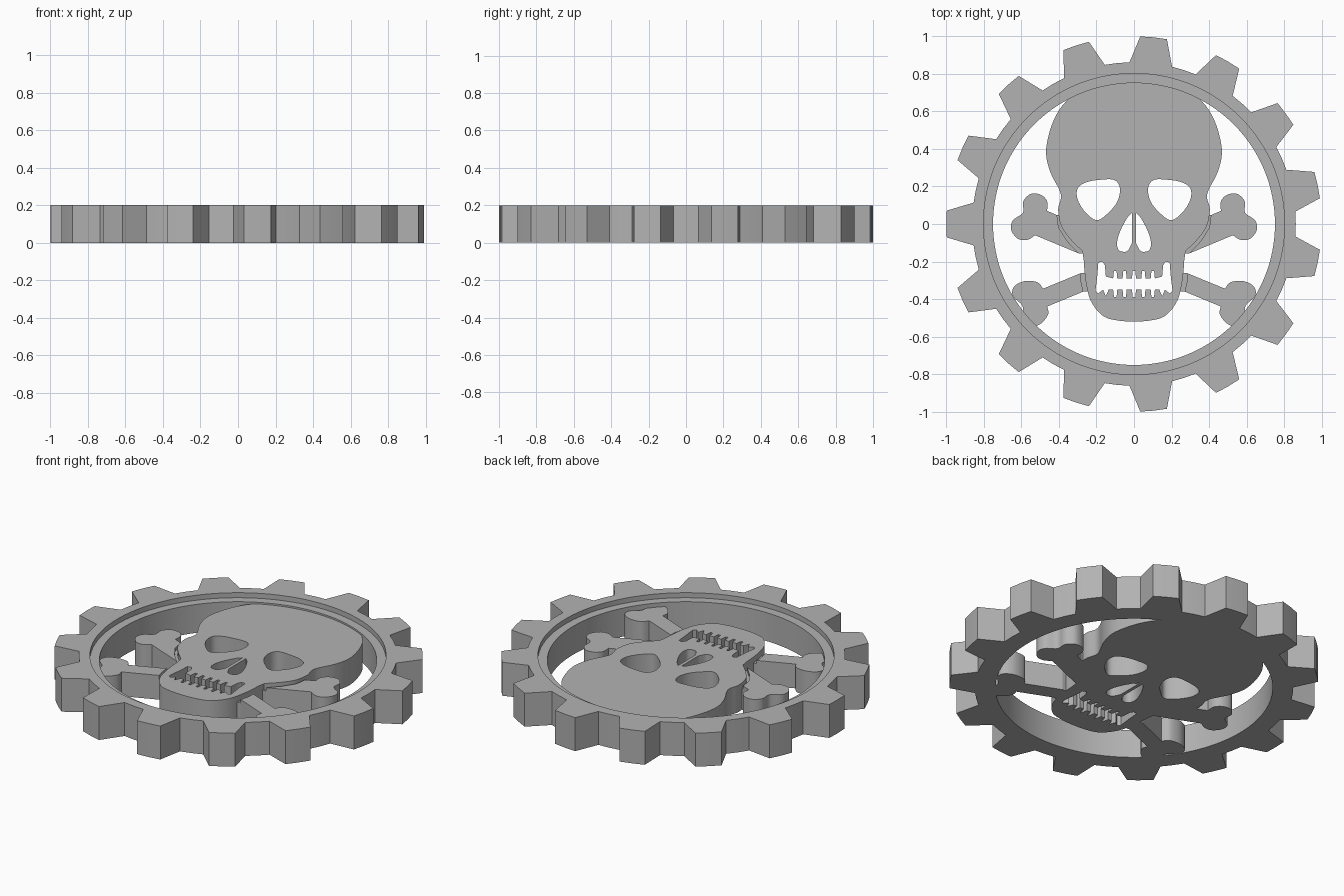
import bpy, math
from math import sin, cos, radians
from mathutils import Vector

cube = bpy.data.objects.get("Cube")
if cube:
    bpy.data.objects.remove(cube)

grey = bpy.data.materials.new("plain grey")
grey.use_nodes = True
grey.diffuse_color = (0.45, 0.45, 0.45, 1)
grey.node_tree.nodes["Principled BSDF"].inputs["Base Color"].default_value = (0.45, 0.45, 0.45, 1)


def circle(radius, steps=128):
    return [(radius * cos(math.tau * i / steps), radius * sin(math.tau * i / steps))
            for i in range(steps)]


def flip(points):
    return [(-x, y) for x, y in reversed(points)]


def smooth(points, closed=True, steps=5):
    """Catmull-Rom curve through the points."""
    pts = [Vector(p) for p in points]
    n = len(pts)
    at = (lambda i: pts[i % n]) if closed else (lambda i: pts[max(0, min(n - 1, i))])
    out = []
    for i in range(n if closed else n - 1):
        a, b, c, d = at(i - 1), at(i), at(i + 1), at(i + 2)
        for k in range(steps):
            t = k / steps
            p = 0.5 * (2 * b + (c - a) * t + (2 * a - 5 * b + 4 * c - d) * t ** 2
                       + (3 * b - a - 3 * c + d) * t ** 3)
            out.append((p.x, p.y))
    if not closed:
        out.append(tuple(pts[-1]))
    return out


def slab(name, outlines, height):
    """Extrude an outline (later outlines are holes) up from the ground."""
    curve = bpy.data.curves.new(name, 'CURVE')
    curve.dimensions = '2D'
    curve.fill_mode = 'BOTH'
    curve.extrude = height / 2
    for outline in outlines:
        spline = curve.splines.new('POLY')
        spline.points.add(len(outline) - 1)
        for point, (x, y) in zip(spline.points, outline):
            point.co = (x, y, 0, 1)
        spline.use_cyclic_u = True
    obj = bpy.data.objects.new(name, curve)
    bpy.context.collection.objects.link(obj)
    obj.location.z = height / 2
    bpy.ops.object.select_all(action='DESELECT')
    obj.select_set(True)
    bpy.context.view_layer.objects.active = obj
    bpy.ops.object.convert(target='MESH')
    obj = bpy.context.object
    obj.name = name
    bpy.ops.object.mode_set(mode='EDIT')
    bpy.ops.mesh.select_all(action='SELECT')
    bpy.ops.mesh.remove_doubles(threshold=0.0001)
    bpy.ops.mesh.normals_make_consistent(inside=False)
    bpy.ops.object.mode_set(mode='OBJECT')
    obj.data.materials.clear()
    obj.data.materials.append(grey)
    bpy.ops.object.shade_smooth_by_angle(angle=radians(30))


# Toothed wheel: tapered teeth with curved tips and roots
TEETH, ROOT = 15, 0.862
wheel = []
for i in range(TEETH):
    mid = 12 + 360 / TEETH * i
    for offset, radius in ((-7.6, ROOT), (-4.1, 1), (0, 1), (4.1, 1), (7.6, ROOT), (12, ROOT)):
        a = radians(mid + offset)
        wheel.append((radius * cos(a), radius * sin(a)))
slab("gear_wheel", [wheel, circle(0.802)], 0.2)
slab("inner_ledge", [circle(0.802), circle(0.751)], 0.17)

# Skull outline, right half: crown and cheek, then jaw
crown = smooth([(0, 0.757), (0.13, 0.745), (0.25, 0.712), (0.345, 0.67), (0.425, 0.56),
                (0.468, 0.4), (0.447, 0.28), (0.39, 0.16), (0.404, 0.08), (0.388, -0.01),
                (0.34, -0.08), (0.275, -0.145)], closed=False)
jaw = smooth([(0.268, -0.19), (0.258, -0.3), (0.23, -0.41), (0.165, -0.49),
              (0.08, -0.515), (0, -0.52)], closed=False)
half = crown + jaw
skull = half + flip(half)[1:-1]

# Eye sockets and nostrils
eye = smooth([(0.3, 0.19), (0.255, 0.222), (0.186, 0.235), (0.106, 0.235), (0.075, 0.19),
              (0.09, 0.117), (0.144, 0.053), (0.2, 0.02), (0.26, 0.064), (0.3, 0.13)])
nostril = [(0.01, 0.06)] + smooth([(0.035, 0.035), (0.07, -0.03), (0.09, -0.095),
                                   (0.08, -0.14), (0.037, -0.145), (0.01, -0.1)], closed=False)


# Mouth opening with notches between the teeth
def teeth_row(edge, depth):
    row = []
    for x in (-0.1, -0.05, 0, 0.05, 0.1):
        row += [(x - 0.011, edge), (x - 0.007, depth), (x + 0.007, depth), (x + 0.011, edge)]
    return row


corner = [(0.15, -0.28), (0.155, -0.22), (0.168, -0.2), (0.19, -0.205), (0.196, -0.28),
          (0.205, -0.355), (0.19, -0.37), (0.165, -0.35), (0.15, -0.385), (0.135, -0.35)]
mouth = teeth_row(-0.29, -0.25) + corner + teeth_row(-0.35, -0.388)[::-1] + flip(corner)

slab("skull", [skull, eye, flip(eye), nostril, flip(nostril), mouth], 0.16)

# Crossed bones: knobbed ends beside the skull, with a low seam against it
upper_knob = smooth([(0.463, 0.07), (0.463, 0.12), (0.495, 0.155), (0.55, 0.16), (0.59, 0.12),
                     (0.592, 0.06), (0.645, 0.02), (0.655, -0.03), (0.62, -0.078),
                     (0.57, -0.085), (0.527, -0.06)], closed=False)
upper_edge = [(0.294, -0.157), (0.355, -0.092), (0.402, -0.018), (0.41, 0.047)]
lower_knob = smooth([(0.485, -0.345), (0.515, -0.31), (0.585, -0.305), (0.64, -0.335),
                     (0.645, -0.385), (0.595, -0.435), (0.59, -0.495), (0.55, -0.545),
                     (0.495, -0.53), (0.457, -0.48), (0.463, -0.44)], closed=False)
lower_edge = [(0.27, -0.36), (0.284, -0.3), (0.284, -0.262)]

for end, knob, edge in (("upper", upper_knob, upper_edge), ("lower", lower_knob, lower_edge)):
    bone = knob + edge
    seam = edge + [(x - 0.045, y) for x, y in reversed(edge)]
    for side, turn in (("left", list), ("right", flip)):
        slab(f"{end}_{side}_bone", [turn(bone)], 0.145)
        slab(f"{end}_{side}_seam", [turn(seam)], 0.125)
